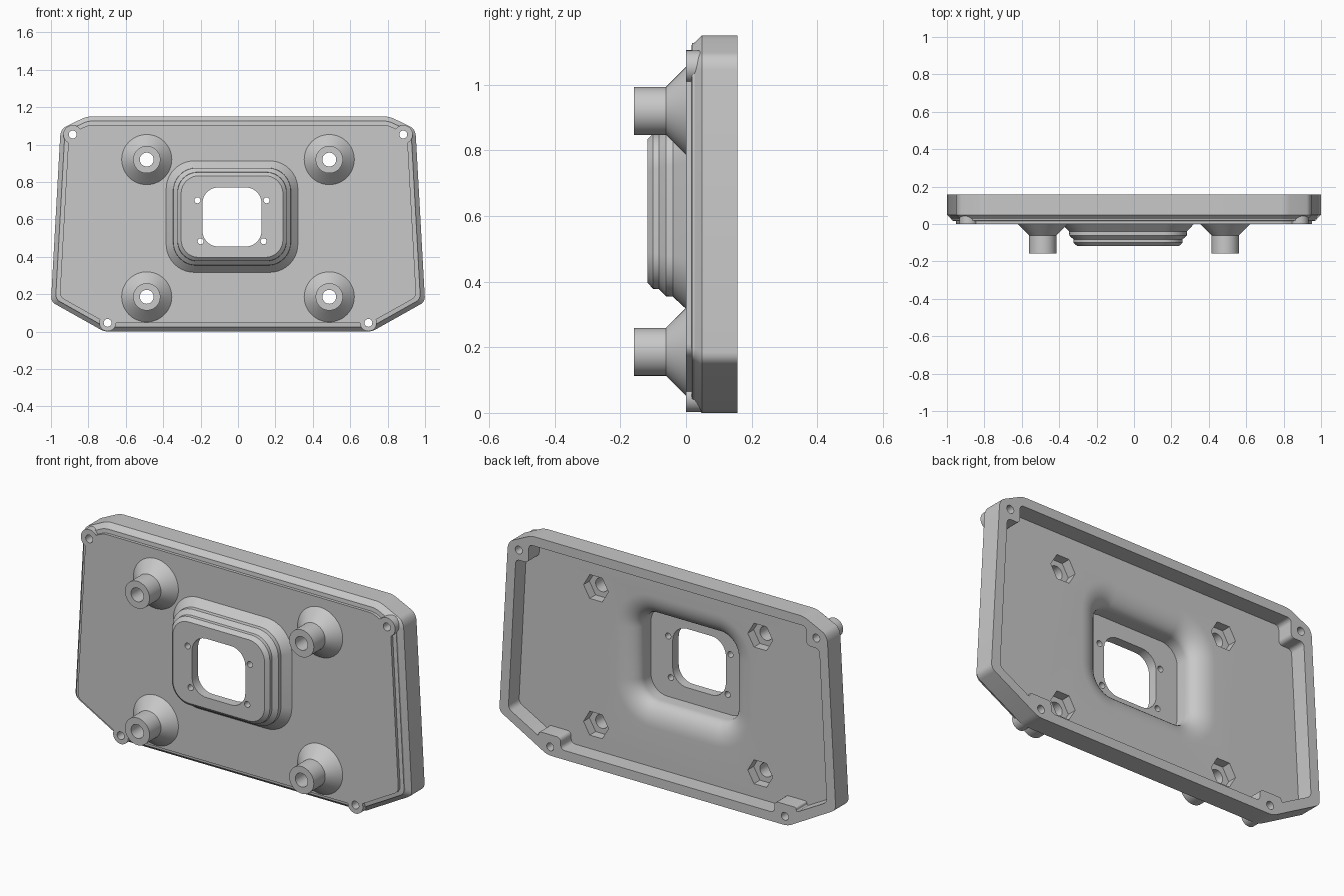
import bpy, bmesh, math
from mathutils import Vector

if "Cube" in bpy.data.objects:
    bpy.data.objects.remove(bpy.data.objects["Cube"], do_unlink=True)

grey = bpy.data.materials.new("mid_grey")
grey.use_nodes = True
grey.diffuse_color = (0.58, 0.58, 0.58, 1)
grey.node_tree.nodes["Principled BSDF"].inputs["Base Color"].default_value = (0.58, 0.58, 0.58, 1)


# --- helpers: profiles live in the x-z plane and are lofted along y ---
def mirrored(half):
    """Close a right-hand profile (listed top to bottom) with its mirror image."""
    return [Vector(p) for p in half] + [Vector((-x, z)) for x, z in reversed(half)]


def inset(pts, d):
    """Offset a clockwise polygon inwards with mitred corners."""
    out = []
    for i, p in enumerate(pts):
        a = (p - pts[i - 1]).normalized()
        b = (pts[(i + 1) % len(pts)] - p).normalized()
        na, nb = Vector((a.y, -a.x)), Vector((b.y, -b.x))
        out.append(p + (na + nb) * d / (1 + na.dot(nb)))
    return out


def rounded(pts, cut, seg=6):
    """Replace every corner by an arc starting `cut` away from it."""
    out = []
    for i, p in enumerate(pts):
        u, v = pts[i - 1] - p, pts[(i + 1) % len(pts)] - p
        c = min(cut, u.length * 0.45, v.length * 0.45)
        a, b = p + u.normalized() * c, p + v.normalized() * c
        w = math.sin(u.angle(v) / 2)
        for k in range(seg + 1):
            t = k / seg
            f, g, h = (1 - t) ** 2, 2 * t * (1 - t) * w, t * t
            out.append((a * f + p * g + b * h) / (f + g + h))
    return out


def round_rect(center, hx, hz, r):
    cx, cz = center
    corners = [(-1, 1), (1, 1), (1, -1), (-1, -1)]
    return rounded([Vector((cx + sx * hx, cz + sz * hz)) for sx, sz in corners], r, 10)


def circle(center, r, n=40):
    return [Vector((center[0] + r * math.cos(2 * math.pi * k / n),
                    center[1] + r * math.sin(2 * math.pi * k / n))) for k in range(n)]


def loft(name, rings):
    """Solid through a list of (y, profile) rings with flat end caps."""
    bm = bmesh.new()
    loops = [[bm.verts.new((p.x, y, p.y)) for p in pts] for y, pts in rings]
    n = len(loops[0])
    for a, b in zip(loops, loops[1:]):
        for i in range(n):
            j = (i + 1) % n
            bm.faces.new((a[i], a[j], b[j], b[i]))
    bm.faces.new(loops[0])
    bm.faces.new(loops[-1])
    bmesh.ops.recalc_face_normals(bm, faces=bm.faces)
    mesh = bpy.data.meshes.new(name)
    bm.to_mesh(mesh)
    bm.free()
    ob = bpy.data.objects.new(name, mesh)
    bpy.context.collection.objects.link(ob)
    mesh.materials.append(grey)
    return ob


def cutter(name, rings):
    ob = loft(name, rings)
    ob.hide_render = True
    return ob


def carve(ob, cutters):
    """Subtract the cutters and shade the result."""
    bpy.ops.object.select_all(action='DESELECT')
    bpy.context.view_layer.objects.active = ob
    ob.select_set(True)
    for c in cutters:
        m = ob.modifiers.new(c.name, 'BOOLEAN')
        m.operation, m.solver, m.object = 'DIFFERENCE', 'EXACT', c
        bpy.ops.object.modifier_apply(modifier=m.name)
    bpy.ops.object.shade_smooth_by_angle(angle=math.radians(25))


FLOOR, BACK = 0.067, 0.157

# --- tray body: stepped front edge, full outline behind ---
outline = mirrored([(0.81, 1.15), (0.935, 1.09), (0.95, 1.06), (1.0, 0.16), (0.715, 0)])
steps = [(0, 0.045), (0.016, 0.045), (0.018, 0.024), (0.026, 0.022), (0.048, 0), (BACK, 0)]
tray = loft("tray_body", [(y, rounded(inset(outline, d), 0.025, 4)) for y, d in steps])

# --- rear cavity, notched around the corner screw posts ---
cavity_profile = mirrored([(0.825, 1.1), (0.825, 1.0), (0.902, 1.0), (0.946, 0.187),
                           (0.765, 0.087), (0.765, 0.112), (0.635, 0.112), (0.635, 0.05)])
cavity = cutter("cavity_cutter", [(y, rounded(cavity_profile, 0.022, 4)) for y in (FLOOR, 0.3)])

# --- window housing: stacked rounded steps on the front ---
window = (-0.032, 0.615)
housing_steps = [(0.015, 0), (0, 0), (-0.04, 0.037), (-0.061, 0.038),
                 (-0.082, 0.06), (-0.1, 0.061), (-0.118, 0.08)]
housing = loft("window_housing", [(y, round_rect(window, 0.352 - d, 0.298 - d, 0.15 - d * 0.7))
                                  for y, d in housing_steps])

# --- recess behind the housing: straight walls, then a rounded lip to the floor ---
WALL, LIP, LIP_Y = 0.287, 0.118, -0.012
flare = [(-0.067, WALL)]
for k in range(11):
    t = math.pi / 2 * k / 10
    flare.append((LIP_Y + (FLOOR - LIP_Y) * math.sin(t), WALL + LIP * (1 - math.cos(t))))
flare.append((0.09, WALL + LIP))
recess = cutter("recess_cutter", [(y, round_rect(window, h, h - 0.05, h - 0.19))
                                  for y, h in flare])

# --- window opening and its four screw holes ---
opening = cutter("opening_cutter", [(y, round_rect((-0.032, 0.613), 0.158, 0.158, 0.085))
                                    for y in (-0.3, 0.3)])
small_holes = [cutter("window_screw_cutter", [(y, circle(c, 0.016, 20)) for y in (-0.3, 0.3)])
               for c in ((-0.217, 0.702), (0.153, 0.702), (-0.2, 0.483), (0.137, 0.483))]

carve(housing, [recess, opening] + small_holes)
tray_cuts = [cavity, recess]
used = [cavity, recess, opening] + small_holes

for side, s in (("left", 1), ("right", -1)):
    # --- conical standoffs with a bore and a hexagonal nut pocket ---
    for level, z in (("upper", 0.92), ("lower", 0.186)):
        c = (s * 0.488, z)
        post = loft(f"{level}_{side}_standoff", [(y, circle(c, r, 48)) for y, r in
                    ((0.03, 0.134), (0, 0.134), (-0.061, 0.073), (-0.158, 0.073))])
        bore = cutter("bore_cutter", [(y, circle(c, 0.037)) for y in (-0.3, 0.3)])
        pocket = cutter("nut_cutter", [(y, circle(c, 0.074, 6)) for y in (0.017, 0.3)])
        carve(post, [bore, pocket])
        tray_cuts += [bore, pocket]
        used += [bore, pocket]
    # --- corner screw bosses ---
    for level, c, r in (("upper", (s * 0.884, 1.054), 0.05), ("lower", (s * 0.697, 0.047), 0.045)):
        boss = loft(f"{level}_{side}_screw_boss", [(y, circle(c, r)) for y in (0, 0.055)])
        hole = cutter("screw_cutter", [(y, circle(c, 0.021, 28)) for y in (-0.3, 0.3)])
        carve(boss, [hole])
        tray_cuts.append(hole)
        used.append(hole)

carve(tray, tray_cuts)
for c in used:
    bpy.data.objects.remove(c, do_unlink=True)
